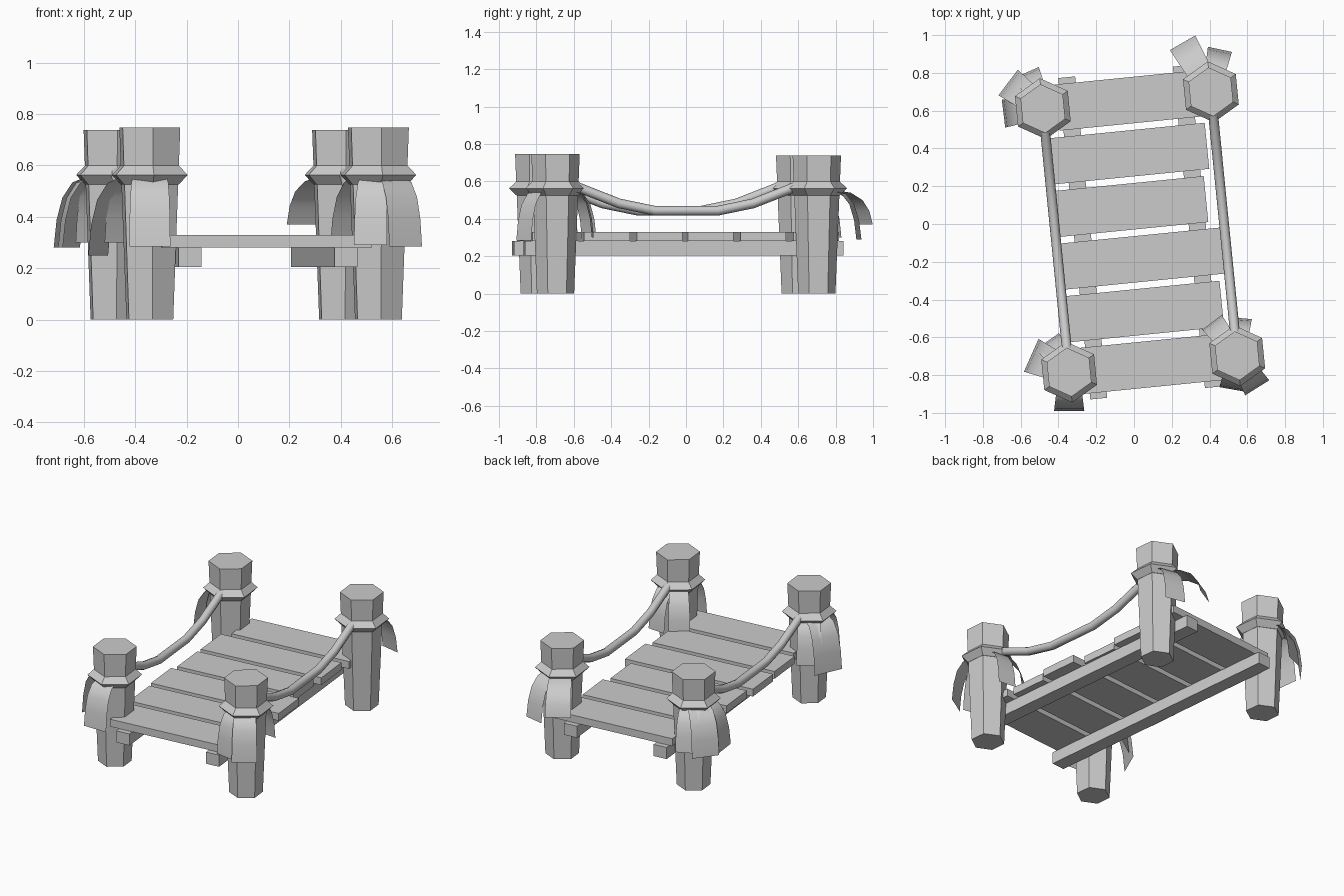
import bpy, bmesh, math
from mathutils import Matrix, Vector

if "Cube" in bpy.data.objects:
    bpy.data.objects.remove(bpy.data.objects["Cube"])

TILT = math.radians(5.7)
FRAME = Matrix.Translation((0.032, -0.0435, 0)) @ Matrix.Rotation(TILT, 4, 'Z')


def add_mesh(name, bm, matrix):
    bmesh.ops.recalc_face_normals(bm, faces=bm.faces)
    me = bpy.data.meshes.new(name)
    bm.to_mesh(me)
    bm.free()
    ob = bpy.data.objects.new(name, me)
    bpy.context.collection.objects.link(ob)
    ob.matrix_world = matrix
    return ob


def box(name, center, size):
    bm = bmesh.new()
    bmesh.ops.create_cube(bm, size=1.0)
    bmesh.ops.scale(bm, vec=size, verts=bm.verts)
    return add_mesh(name, bm, FRAME @ Matrix.Translation(center))


def hex_loft(name, profile, matrix):
    """Six-sided stack of (radius, z) rings with flat end caps."""
    bm = bmesh.new()
    rings = []
    for r, z in profile:
        angles = [math.radians(30 + 60 * k) for k in range(6)]
        rings.append([bm.verts.new((r * math.cos(a), r * math.sin(a), z)) for a in angles])
    for a, b in zip(rings, rings[1:]):
        for k in range(6):
            bm.faces.new((a[k], a[(k + 1) % 6], b[(k + 1) % 6], b[k]))
    bm.faces.new(rings[0])
    bm.faces.new(rings[-1])
    return add_mesh(name, bm, matrix)


def leaf(name, origin, angle, reach, tip_z, width):
    """Drooping strip hanging from the collar."""
    bm = bmesh.new()
    rows = []
    for fr, fz in ((0, 0), (0.35, 0.06), (0.7, 0.28), (0.9, 0.6), (1, 1)):
        r = 0.1 + (reach - 0.1) * fr
        z = 0.55 + (tip_z - 0.55) * fz
        w = width * (0.42 + 0.08 * fr)
        rows.append([bm.verts.new((r, s * w, z)) for s in (-1, 1)])
    for a, b in zip(rows, rows[1:]):
        bm.faces.new((a[0], b[0], b[1], a[1]))
    for f in bm.faces:
        f.smooth = True
    m = Matrix.Translation(origin) @ Matrix.Rotation(math.radians(angle), 4, 'Z')
    return add_mesh(name, bm, m)


# Posts with collars and hanging leaves (angle, reach, tip height, width)
posts = {
    "front_left": (-0.447, -0.74 + 0.04, 0.747,
                   [(-90, .205, .285, .16), (156, .22, .25, .19), (125, .20, .30, .15)]),
    "front_right": (0.447, -0.702, 0.747,
                    [(-58, .20, .285, .15), (-100, .18, .29, .13),
                     (127, .225, .29, .13), (85, .20, .30, .12)]),
    "back_left": (-0.447, 0.702, 0.738,
                  [(187, .21, .28, .15), (143, .23, .28, .17), (114, .21, .30, .14)]),
    "back_right": (0.447, 0.702, 0.738,
                   [(120, .30, .37, .155), (78, .23, .29, .13)]),
}
for key, (x, y, top, leaves) in posts.items():
    m = FRAME @ Matrix.Translation((x, y, 0))
    hex_loft(key + "_post", [(0.1, 0), (0.13, top)], m)
    hex_loft(key + "_collar", [(0.123, 0.525), (0.162, 0.563), (0.123, 0.60)], m)
    for i, args in enumerate(leaves):
        leaf(f"{key}_leaf_{i}", m.translation, *args)

# Deck planks (length, x offset), back to front
planks = [(0.80, 0.03), (0.82, -0.012), (0.79, -0.03),
          (0.87, -0.012), (0.83, -0.022), (0.82, 0.0)]
for i, (length, dx) in enumerate(planks):
    box(f"plank_{i}", (dx, 0.7 - 0.28 * i, 0.305), (length, 0.245, 0.048))

# Support beams and sagging ropes on both sides
for side, s in (("left", -1), ("right", 1)):
    box(side + "_beam", (s * 0.305, 0, 0.242), (0.09, 1.71, 0.076))
    half = [(0.62, 0.585), (0.56, 0.56), (0.36, 0.482), (0.17, 0.443)]
    path = [(-y, z) for y, z in half] + half[::-1]
    cu = bpy.data.curves.new(side + "_rope", 'CURVE')
    cu.dimensions = '3D'
    cu.bevel_depth = 0.026
    cu.bevel_resolution = 2
    cu.use_fill_caps = True
    sp = cu.splines.new('POLY')
    sp.points.add(len(path) - 1)
    for p, (y, z) in zip(sp.points, path):
        p.co = (s * 0.447, y, z, 1)
    sp.use_smooth = True
    rope = bpy.data.objects.new(side + "_rope", cu)
    bpy.context.collection.objects.link(rope)
    rope.matrix_world = FRAME
